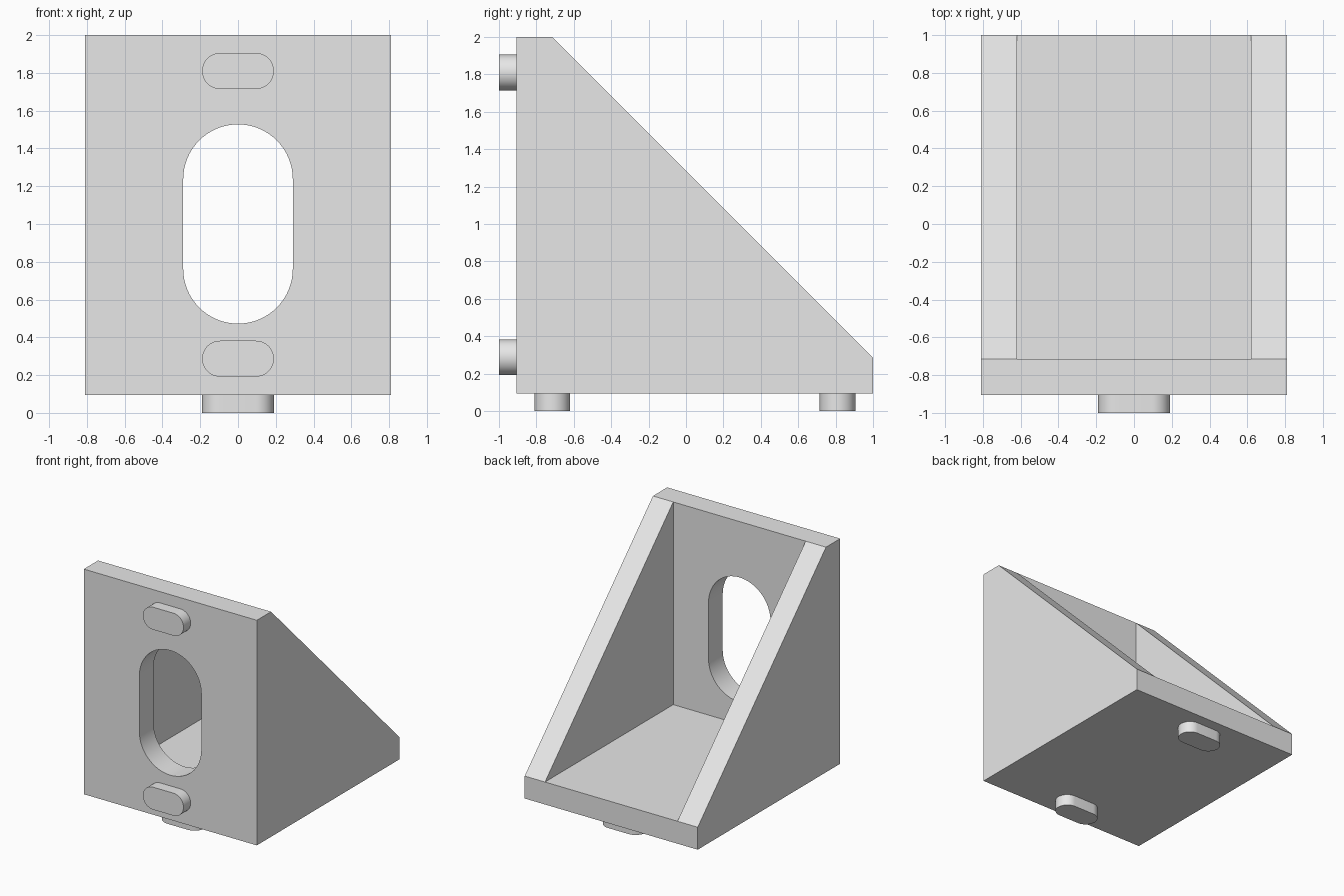
import bpy, bmesh, math
from mathutils import Matrix, Vector

cube = bpy.data.objects.get("Cube")
if cube:
    bpy.data.objects.remove(cube, do_unlink=True)

W, RIB = 0.81, 0.62                    # half width outside and between the ribs
FRONT, WALL, BACK = -0.905, -0.715, 1.0
BOTTOM, FLOOR, TOP = 0.095, 0.285, 2.0

grey = bpy.data.materials.new("plain grey")
grey.use_nodes = True
colour = (0.8, 0.8, 0.8, 1)
grey.diffuse_color = colour
grey.node_tree.nodes["Principled BSDF"].inputs["Base Color"].default_value = colour


def make_object(name, bm):
    bmesh.ops.recalc_face_normals(bm, faces=bm.faces)
    mesh = bpy.data.meshes.new(name)
    bm.to_mesh(mesh)
    bm.free()
    mesh.materials.append(grey)
    ob = bpy.data.objects.new(name, mesh)
    bpy.context.collection.objects.link(ob)
    return ob


def stadium(name, half_straight, radius, depth, matrix, steps=24):
    """Rounded slot prism, long along local x and extruded along local z."""
    bm = bmesh.new()
    ring = []
    for side in (1, -1):
        for i in range(steps + 1):
            a = math.pi * (i / steps - 0.5)
            ring.append(bm.verts.new((side * (half_straight + radius * math.cos(a)),
                                      side * radius * math.sin(a), -depth / 2)))
    face = bm.faces.new(ring)
    ext = bmesh.ops.extrude_face_region(bm, geom=[face])["geom"]
    bmesh.ops.translate(bm, vec=(0, 0, depth),
                        verts=[v for v in ext if isinstance(v, bmesh.types.BMVert)])
    bm.transform(matrix)
    return make_object(name, bm)


def smooth(ob):
    bpy.ops.object.select_all(action="DESELECT")
    ob.select_set(True)
    bpy.context.view_layer.objects.active = ob
    bpy.ops.object.shade_smooth_by_angle(angle=math.radians(30))


# Bracket body: side profile repeated at four stations across the width
A, B, C, D, E, F = range(6)
profile = [(FRONT, BOTTOM), (BACK, BOTTOM), (BACK, FLOOR),
           (WALL, FLOOR), (WALL, TOP), (FRONT, TOP)]
bm = bmesh.new()
rows = [[bm.verts.new((x, y, z)) for y, z in profile] for x in (-W, -RIB, RIB, W)]
for n, (p, q) in enumerate(zip(rows, rows[1:])):
    inside = [(C, D), (D, E)] if n == 1 else [(C, E)]
    for i, j in [(A, B), (B, C), (E, F), (F, A)] + inside:
        bm.faces.new((p[i], p[j], q[j], q[i]))
for row in (rows[0], rows[-1]):
    bm.faces.new([row[i] for i in (A, B, C, E, F)])
for row in rows[1:3]:
    bm.faces.new([row[i] for i in (C, D, E)])
for v in [v for v in bm.verts if not v.link_faces]:
    bm.verts.remove(v)
bmesh.ops.dissolve_limit(bm, angle_limit=0.01, verts=bm.verts, edges=bm.edges)
body = make_object("bracket_body", bm)

# Long slots through the upright plate and the base plate
upright = Matrix.Rotation(math.pi / 2, 4, "X")
lengthwise = Matrix.Rotation(math.pi / 2, 4, "Z")
slots = {
    "upright_slot_cutter": Matrix.Translation((0, (FRONT + WALL) / 2, 1.0)) @ upright @ lengthwise,
    "base_slot_cutter": Matrix.Translation((0, 0.005, (BOTTOM + FLOOR) / 2)) @ lengthwise,
}
for name, matrix in slots.items():
    cutter = stadium(name, 0.2375, 0.29, 0.4, matrix, 32)
    cutter.hide_render = True
    cutter.hide_set(True)
    cut = body.modifiers.new(name, "BOOLEAN")
    cut.operation, cut.solver, cut.object = "DIFFERENCE", "EXACT", cutter
    bpy.context.view_layer.objects.active = body
    bpy.ops.object.modifier_apply(modifier=name)
    bpy.data.objects.remove(cutter, do_unlink=True)
smooth(body)

# Locating pegs: two on the front face, two underneath
for name, z in (("upper_front_peg", 1.81), ("lower_front_peg", 0.287)):
    smooth(stadium(name, 0.095, 0.095, 0.095,
                   Matrix.Translation((0, FRONT - 0.0475, z)) @ upright))
for name, y in (("front_base_peg", -0.715), ("rear_base_peg", 0.81)):
    smooth(stadium(name, 0.095, 0.095, 0.095,
                   Matrix.Translation((0, y, BOTTOM - 0.0475))))
